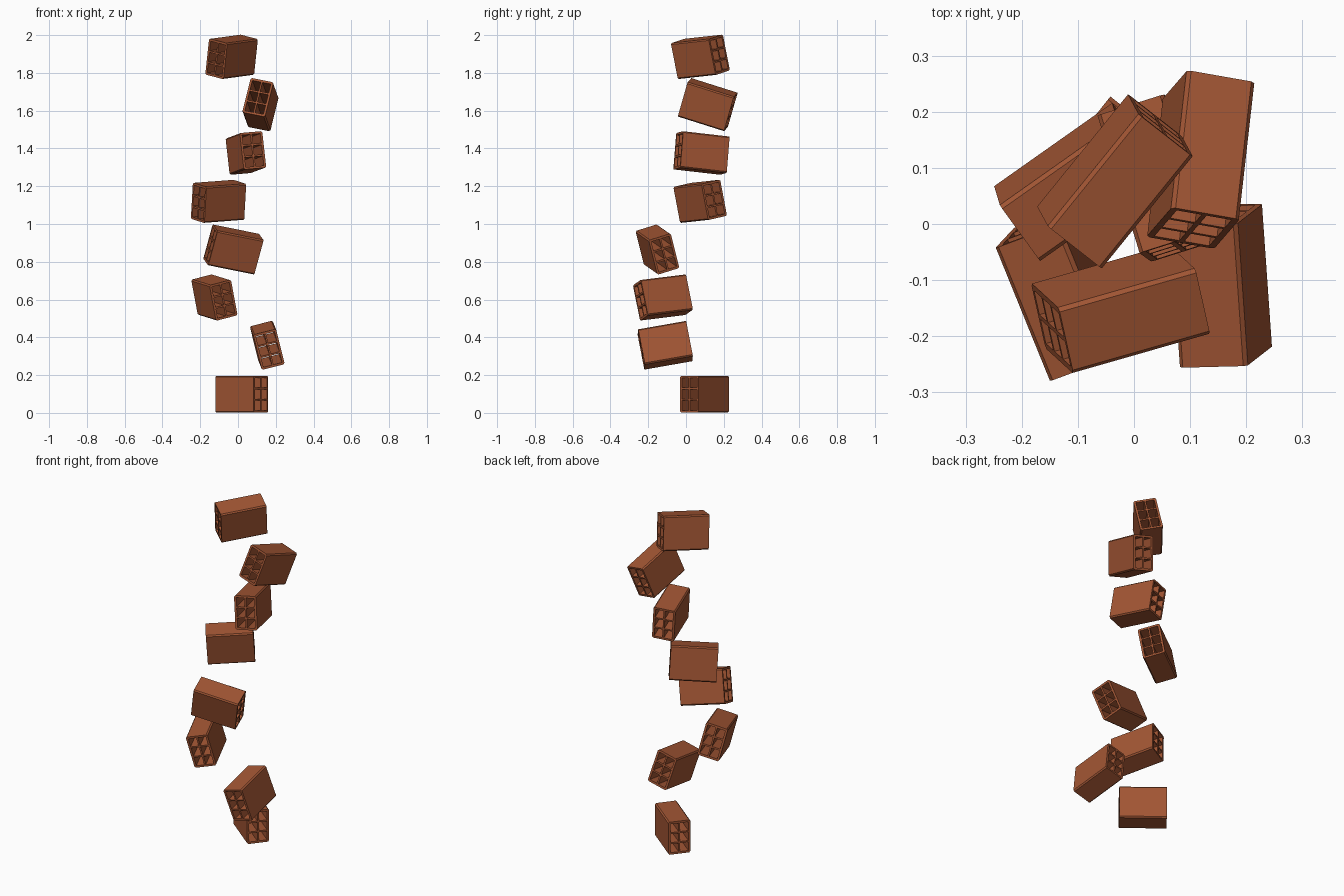
import bpy
import bmesh
from mathutils import Matrix, Vector

cube = bpy.data.objects.get("Cube")
if cube:
    bpy.data.objects.remove(cube, do_unlink=True)

# Brick sizes
LENGTH, WIDTH, HEIGHT = 0.258, 0.125, 0.195
CHAMFER, WALL, WEB = 0.007, 0.012, 0.009
COLUMNS, ROWS = 2, 3

# Fired clay colour
clay = bpy.data.materials.new("terracotta")
clay.use_nodes = True
clay.diffuse_color = (0.36, 0.092, 0.034, 1)
clay.node_tree.nodes["Principled BSDF"].inputs["Base Color"].default_value = clay.diffuse_color


def add_loop(curve, points):
    spline = curve.splines.new("POLY")
    spline.points.add(len(points) - 1)
    for point, (x, y) in zip(spline.points, points):
        point.co = (x, y, 0, 1)
    spline.use_cyclic_u = True


def hollow_brick_mesh():
    """Chamfered cross-section with a grid of cells, extruded along the holes."""
    curve = bpy.data.curves.new("brick_profile", "CURVE")
    curve.dimensions = "2D"
    curve.fill_mode = "BOTH"
    curve.extrude = LENGTH / 2
    a, b, c = WIDTH / 2, HEIGHT / 2, CHAMFER
    add_loop(curve, [(a - c, -b), (a, c - b), (a, b - c), (a - c, b),
                     (c - a, b), (-a, b - c), (-a, c - b), (c - a, -b)])
    cell_w = (WIDTH - 2 * WALL - (COLUMNS - 1) * WEB) / COLUMNS
    cell_h = (HEIGHT - 2 * WALL - (ROWS - 1) * WEB) / ROWS
    for i in range(COLUMNS):
        for j in range(ROWS):
            x = -a + WALL + i * (cell_w + WEB)
            y = -b + WALL + j * (cell_h + WEB)
            add_loop(curve, [(x, y), (x, y + cell_h),
                             (x + cell_w, y + cell_h), (x + cell_w, y)])
    temp = bpy.data.objects.new("brick_profile", curve)
    bpy.context.collection.objects.link(temp)
    graph = bpy.context.evaluated_depsgraph_get()
    mesh = bpy.data.meshes.new_from_object(temp.evaluated_get(graph))
    bpy.data.objects.remove(temp, do_unlink=True)
    bpy.data.curves.remove(curve)

    # Weld caps to sides
    bm = bmesh.new()
    bm.from_mesh(mesh)
    bmesh.ops.remove_doubles(bm, verts=bm.verts, dist=0.0001)
    bmesh.ops.recalc_face_normals(bm, faces=bm.faces)
    for face in bm.faces:
        face.smooth = False
        face.material_index = 0
    bm.to_mesh(mesh)
    bm.free()
    mesh.name = "hollow_brick"
    mesh.materials.clear()
    mesh.materials.append(clay)
    return mesh


# Tumbling stack, bottom to top: centre, hole direction, downward direction
POSES = [
    ((0.02, 0.098, 0.099), (0.78, -0.62, 0), (0, 0, -1)),
    ((0.155, -0.11, 0.358), (-0.018, 0.257, 0.045), (0.046, 0.03, -0.185)),
    ((-0.125, -0.122, 0.611), (-0.098, 0.241, 0.03), (0.035, 0.037, -0.187)),
    ((-0.024, -0.151, 0.865), (0.248, 0.071, -0.05), (-0.053, 0.045, -0.183)),
    ((-0.103, 0.075, 1.12), (0.21, 0.148, 0.016), (-0.011, 0.035, -0.187)),
    ((0.042, 0.082, 1.376), (-0.075, 0.245, -0.028), (0.021, -0.015, -0.188)),
    ((0.119, 0.115, 1.632), (0.028, 0.247, -0.078), (-0.047, -0.064, -0.18)),
    ((-0.034, 0.076, 1.885), (0.162, 0.2, 0.022), (-0.02, 0.037, -0.188)),
]

brick = hollow_brick_mesh()
for number, (centre, along, down) in enumerate(POSES, 1):
    z = Vector(along).normalized()
    y = Vector(down)
    y = (y - z * y.dot(z)).normalized()
    x = y.cross(z)
    obj = bpy.data.objects.new(f"brick_{number}", brick)
    obj.matrix_world = Matrix.Translation(centre) @ Matrix((x, y, z)).transposed().to_4x4()
    bpy.context.collection.objects.link(obj)
